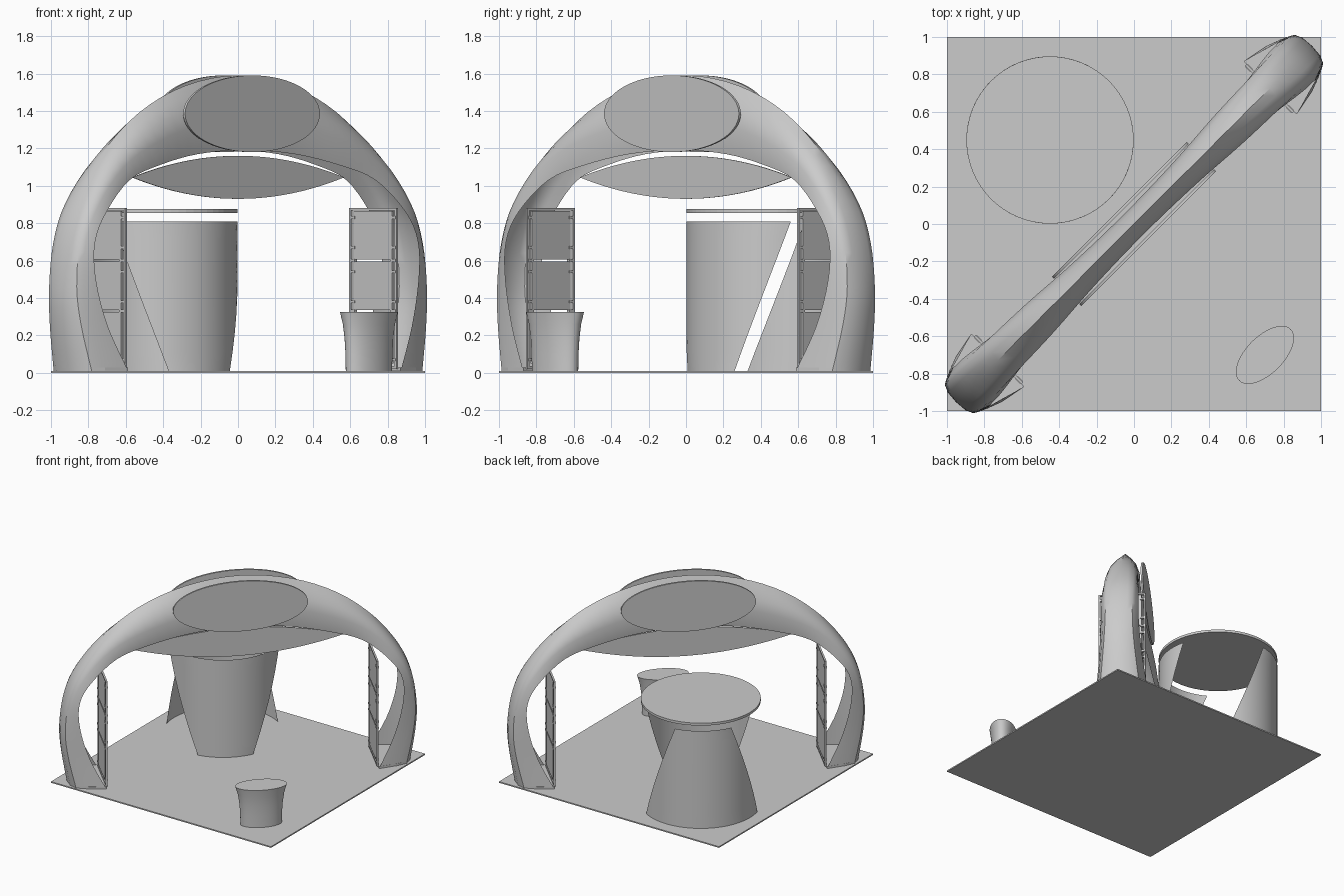
import bpy, bmesh, math
from mathutils import Vector

default_cube = bpy.data.objects.get("Cube")
if default_cube:
    bpy.data.objects.remove(default_cube)

# One plain grey for the whole stand
grey = bpy.data.materials.new("light grey")
grey.use_nodes = True
grey.diffuse_color = (0.6, 0.6, 0.6, 1)
grey.node_tree.nodes["Principled BSDF"].inputs["Base Color"].default_value = grey.diffuse_color

DIAGONAL = math.radians(45)


def finish(name, bm, turn=DIAGONAL, smooth=False):
    """Turn a bmesh into a named object; local x runs along the floor diagonal."""
    mesh = bpy.data.meshes.new(name)
    bm.to_mesh(mesh)
    bm.free()
    mesh.materials.append(grey)
    obj = bpy.data.objects.new(name, mesh)
    obj.rotation_euler.z = turn
    bpy.context.collection.objects.link(obj)
    if smooth:
        bpy.ops.object.select_all(action="DESELECT")
        obj.select_set(True)
        bpy.context.view_layer.objects.active = obj
        bpy.ops.object.shade_smooth_by_angle(angle=math.radians(35))
    return obj


def add_box(bm, centre, size):
    verts = bmesh.ops.create_cube(bm, size=1)["verts"]
    for v in verts:
        v.co = Vector(centre) + v.co * Vector(size)


def loft(bm, rows, closed=False):
    """Join rows of points with quads."""
    grid = [[bm.verts.new(p) for p in row] for row in rows]
    for a, b in zip(grid, grid[1:]):
        count = len(a) if closed else len(a) - 1
        for j in range(count):
            k = (j + 1) % len(a)
            bm.faces.new((a[j], a[k], b[k], b[j]))
    return grid


def extruded(outline, offset):
    """Flat outline pushed along the offset into a closed plate."""
    bm = bmesh.new()
    rows = [outline, [Vector(p) + Vector(offset) for p in outline]]
    grid = loft(bm, rows, closed=True)
    bm.faces.new(grid[0])
    bm.faces.new(grid[1])
    bmesh.ops.recalc_face_normals(bm, faces=bm.faces)
    return bm


def circle(steps):
    for i in range(steps):
        a = math.tau * i / steps
        yield math.cos(a), math.sin(a)


def spline(points, steps):
    """Smooth interpolation through tuples of any length."""
    out = []
    for i in range(len(points) - 1):
        p0, p1 = points[max(i - 1, 0)], points[i]
        p2, p3 = points[i + 1], points[min(i + 2, len(points) - 1)]
        for n in range(steps):
            u = n / steps
            out.append([b + u * (c - a) / 2
                        + u * u * (2 * a - 5 * b + 4 * c - d) / 2
                        + u ** 3 * (3 * b - a - 3 * c + d) / 2
                        for a, b, c, d in zip(p0, p1, p2, p3)])
    out.append(list(points[-1]))
    return out


# Floor
floor = bmesh.new()
add_box(floor, (0, 0, 0.005), (2, 2, 0.01))
finish("floor", floor, turn=0)

# Arch: hollow shell open on its inner side, wide at the feet, ridged at the crown
# (outer along, outer height, inner along, inner height, half width, crown blend)
half = [(1.295, 0.01, 1.03, 0.01, 0.2, 0),
        (1.335, 0.25, 1.15, 0.25, 0.165, 0),
        (1.345, 0.45, 1.22, 0.5, 0.145, 0),
        (1.31, 0.7, 1.22, 0.7, 0.14, 0),
        (1.22, 0.92, 1.13, 0.86, 0.14, 0.1),
        (1.03, 1.17, 0.93, 1.03, 0.125, 0.4),
        (0.75, 1.39, 0.68, 1.11, 0.11, 0.7),
        (0.4, 1.535, 0.36, 1.17, 0.085, 0.9),
        (0, 1.59, 0, 1.19, 0.075, 1)]
stations = half + [(-a, b, -c, d, w, k) for a, b, c, d, w, k in half[-2::-1]]
leg_section = [(0, 0), (0.04, 0.45), (0.17, 0.72), (0.45, 0.86), (1, 1)]
crown_section = [(0, 0), (0.15, 0.35), (0.35, 0.75), (0.6, 1), (1, 0.7)]


def section(station):
    ox, oz, ix, iz, width, k = station
    side = []
    for (d0, w0), (d1, w1) in zip(leg_section, crown_section):
        d, w = d0 + (d1 - d0) * k, (w0 + (w1 - w0) * k) * width
        side.append((ox + (ix - ox) * d, w, oz + (iz - oz) * d))
    return [(x, -y, z) for x, y, z in side[:0:-1]] + side


arch = bmesh.new()
loft(arch, [section(s) for s in spline(stations, 4)])
finish("arch", arch, smooth=True)

# Oval sign plates on both faces of the crown
for name, y in (("front_oval", -0.11), ("back_oval", 0.095)):
    oval = [(0.51 * c, y, 1.385 + 0.205 * s) for c, s in circle(64)]
    finish(name, extruded(oval, (0, 0.015, 0)))

# Lens-shaped panel hanging under the crown
arc = [-1 + i / 12 for i in range(25)]
lens = [(0.8 * u, -0.004, 1.045 + 0.115 * (1 - u * u)) for u in arc]
lens += [(x, y, 2.09 - z) for x, y, z in lens[-2:0:-1]]
finish("hanging_lens", extruded(lens, (0, 0.008, 0)))

# Round counter: floating disc over two tapering curved panels
COUNTER_Y, RADIUS = 0.635, 0.447
disc = [(RADIUS * c, COUNTER_Y + RADIUS * s, 0.855) for c, s in circle(64)]
finish("counter_top", extruded(disc, (0, 0, 0.02)))


def counter_panel(name, facing, low_spread, high_spread):
    rows = []
    for i in range(9):
        u = i / 8
        spread = low_spread + (high_spread - low_spread) * u
        angles = [math.radians(facing + spread * (j / 16 - 1)) for j in range(33)]
        rows.append([(RADIUS * math.cos(a), COUNTER_Y + RADIUS * math.sin(a),
                      0.01 + 0.8 * u) for a in angles])
    bm = bmesh.new()
    loft(bm, rows)
    finish(name, bm, smooth=True)


counter_panel("counter_front_panel", -97.5, 27.5, 67)
counter_panel("counter_back_panel", 82.5, 68, 28)

# Small oval podium with a concave flared side
podium = bmesh.new()
profile = [(0.8, 0.01), (0.81, 0.1), (0.84, 0.18), (0.9, 0.26), (1, 0.325)]
rings = [[(0.195 * r * c, -0.99 + 0.1 * r * s, z) for c, s in circle(48)]
         for r, z in profile]
grid = loft(podium, rings, closed=True)
podium.faces.new(grid[0])
podium.faces.new(grid[-1])
bmesh.ops.recalc_face_normals(podium, faces=podium.faces)
finish("podium", podium, smooth=True)

# Display racks standing in the open side of each leg
for side, label in ((1, "left"), (-1, "right")):
    x = 1.025 * side
    frame = bmesh.new()
    for y in (-0.172, 0.172):
        add_box(frame, (x, y, 0.45), (0.014, 0.014, 0.86))
    for z in (0.03, 0.875):
        add_box(frame, (x, 0, z), (0.014, 0.344, 0.012))
    for z in (0.07, 0.33, 0.38, 0.54, 0.6, 0.67, 0.83):
        for y in (-0.155, 0.155):
            add_box(frame, (x, y, z), (0.02, 0.04, 0.015))
    finish(label + "_rack_frame", frame)

    panel = bmesh.new()
    for low, high in ((0.05, 0.325), (0.335, 0.595), (0.605, 0.865)):
        add_box(panel, (x, 0, (low + high) / 2), (0.01, 0.29, high - low))
    finish(label + "_rack_panel", panel)

    # Foot plate closing the bottom of the leg
    foot = [(px * side, py, 0.012) for px, py, pz in section(half[0])]
    finish(label + "_foot_plate", extruded(foot, (0, 0, 0.015)))
